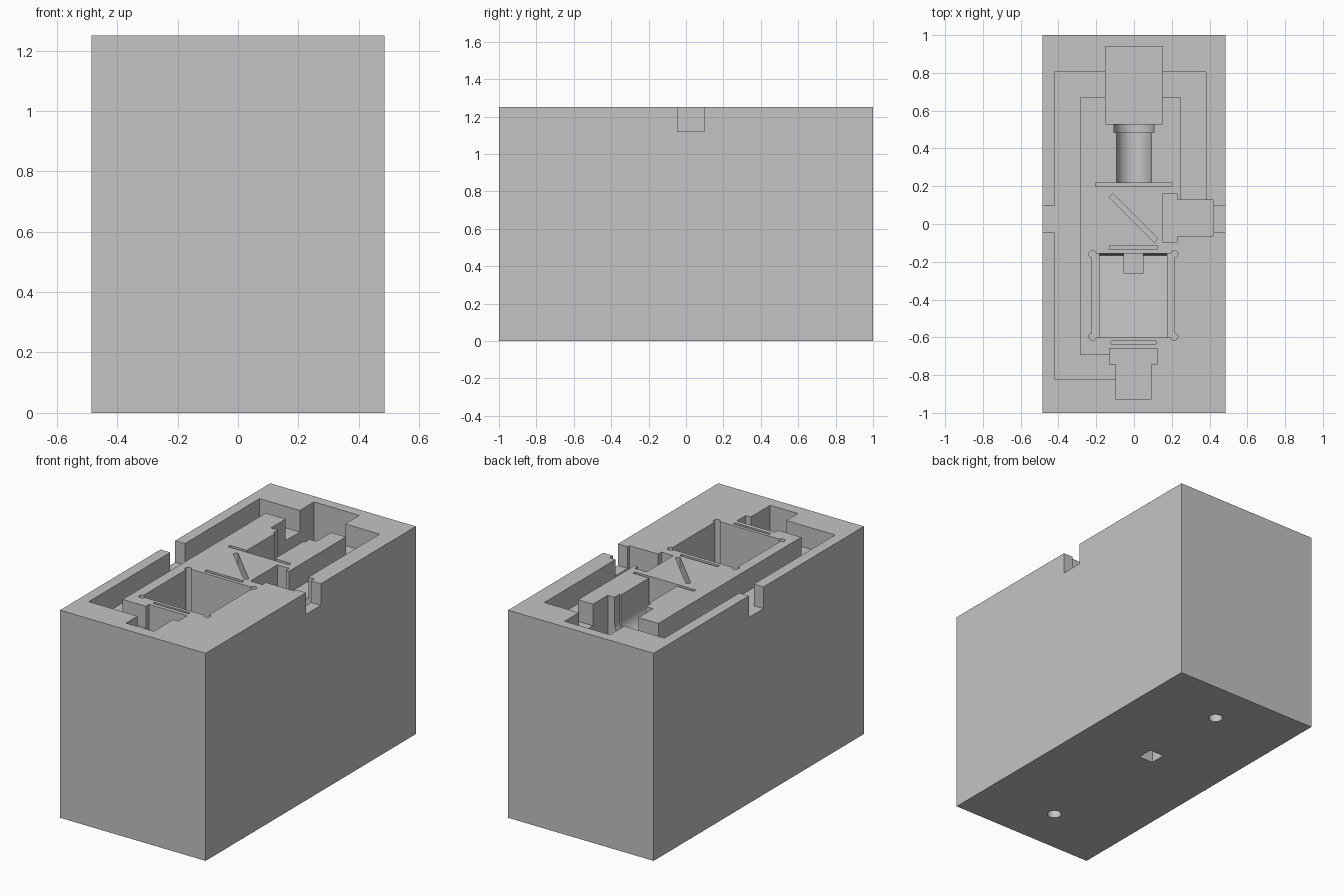
import bpy
import bmesh
from math import pi, cos, sin
from mathutils import Vector

if "Cube" in bpy.data.objects:
    bpy.data.objects.remove(bpy.data.objects["Cube"], do_unlink=True)

TOP, OVER = 1.25, 1.35
HALF_X = 0.485

grey = bpy.data.materials.new("plain_grey")
grey.use_nodes = True
colour = (0.55, 0.55, 0.55, 1)
grey.diffuse_color = colour
grey.node_tree.nodes["Principled BSDF"].inputs["Base Color"].default_value = colour


def prism(name, outline, low, high, axis="z"):
    """Extrude a 2D outline along one axis."""
    place = {"z": lambda a, b, c: (a, b, c),
             "y": lambda a, b, c: (a, c, b),
             "x": lambda a, b, c: (c, a, b)}[axis]
    bm = bmesh.new()
    face = bm.faces.new([bm.verts.new(place(a, b, low)) for a, b in outline])
    grown = bmesh.ops.extrude_face_region(bm, geom=[face])["geom"]
    shift = Vector(place(0, 0, high - low))
    bmesh.ops.translate(bm, vec=shift, verts=[v for v in grown if isinstance(v, bmesh.types.BMVert)])
    bmesh.ops.recalc_face_normals(bm, faces=bm.faces)
    mesh = bpy.data.meshes.new(name)
    bm.to_mesh(mesh)
    bm.free()
    mesh.materials.append(grey)
    obj = bpy.data.objects.new(name, mesh)
    bpy.context.collection.objects.link(obj)
    return obj


def rect(x0, x1, y0, y1):
    return [(x0, y0), (x1, y0), (x1, y1), (x0, y1)]


def disc(x, y, r, n=24):
    return [(x + r * cos(2 * pi * i / n), y + r * sin(2 * pi * i / n)) for i in range(n)]


def trough(r, axis_z):
    """Round-bottomed, open-topped section."""
    arc = [(r * cos(pi + pi * i / 32), axis_z + r * sin(pi + pi * i / 32)) for i in range(33)]
    return arc + [(r, OVER), (-r, OVER)]


body = prism("housing_block", rect(-HALF_X, HALF_X, -1, 1), 0, TOP)
cutters = []


def cut(name, outline, low, high=OVER, axis="z"):
    cutters.append(prism(name, outline, low, high, axis))


# Cable channels with their side notches
cut("left_channel", [(-0.1, 0.805), (-0.42, 0.805), (-0.42, 0.095), (-0.6, 0.095),
                     (-0.6, -0.045), (-0.42, -0.045), (-0.42, -0.82), (-0.05, -0.82),
                     (-0.05, -0.69), (-0.285, -0.69), (-0.285, 0.67), (-0.1, 0.67)], 1.12)
cut("right_channel", [(0.1, 0.67), (0.25, 0.67), (0.25, 0.05), (0.38, 0.05),
                      (0.38, 0.805), (0.1, 0.805)], 1.12)
cut("right_notch", rect(0.38, 0.6, -0.045, 0.095), 1.12)

# Rear pocket with round-bottomed barrel seat
cut("rear_pocket", rect(-0.152, 0.15, 0.53, 0.94), 0.95)
cut("ring_seat", trough(0.105, 1.1), 0.485, 0.6, "y")
cut("barrel_seat", trough(0.093, 1.1), 0.21, 0.5, "y")

# Stepped pockets at the side and the front
cut("side_pocket", [(0.15, -0.095), (0.23, -0.095), (0.23, -0.063), (0.42, -0.063),
                    (0.42, 0.127), (0.23, 0.127), (0.23, 0.16), (0.15, 0.16)], 0.98)
cut("front_pocket", [(-0.13, -0.66), (-0.13, -0.745), (-0.095, -0.745), (-0.095, -0.93),
                     (0.09, -0.93), (0.09, -0.745), (0.124, -0.745), (0.124, -0.66)], 0.98)

# Thin plate slots, one of them diagonal
cut("rear_slot", rect(-0.205, 0.2, 0.198, 0.218), 0.93)
cut("middle_slot", rect(-0.13, 0.122, -0.135, -0.115), 0.97)
cut("front_slot", rect(-0.122, 0.117, -0.635, -0.62), 0.97)
cut("diagonal_slot", [(-0.132, 0.142), (0.107, -0.097), (0.126, -0.078), (-0.113, 0.161)], 0.97)

# Square well with corner reliefs, ledges, sloping floor and drain
cut("well_rim", rect(-0.222, 0.214, -0.6, -0.157), 0.85)
for x in (-0.22, 0.213):
    for y in (-0.597, -0.16):
        cut("corner_relief", disc(x, y, 0.019), 0.85)
cut("well", [(-0.6, 0.9), (-0.157, 0.9), (-0.17, 0.6), (-0.6, 0.64)], -0.182, 0.175, "x")
cut("well_drain", rect(-0.053, 0.048, -0.263, -0.157), 0.45, 0.9)

# Mounting holes underneath
for y in (0.725, -0.71):
    cut("mounting_hole", disc(0, y, 0.04), -0.1, 0.2)
cut("square_socket", rect(-0.048, 0.048, 0.106, 0.202), -0.1, 0.25)

for cutter in cutters:
    cutter.hide_render = True
    mod = body.modifiers.new(cutter.name, "BOOLEAN")
    mod.operation = "DIFFERENCE"
    mod.solver = "EXACT"
    mod.object = cutter

# Bake the cuts and discard the cutters
bpy.context.view_layer.update()
result = bpy.data.meshes.new_from_object(body.evaluated_get(bpy.context.evaluated_depsgraph_get()))
body.modifiers.clear()
body.data = result
for cutter in cutters:
    bpy.data.objects.remove(cutter, do_unlink=True)

bpy.ops.object.select_all(action="DESELECT")
body.select_set(True)
bpy.context.view_layer.objects.active = body
bpy.ops.object.shade_smooth_by_angle(angle=pi / 6)
